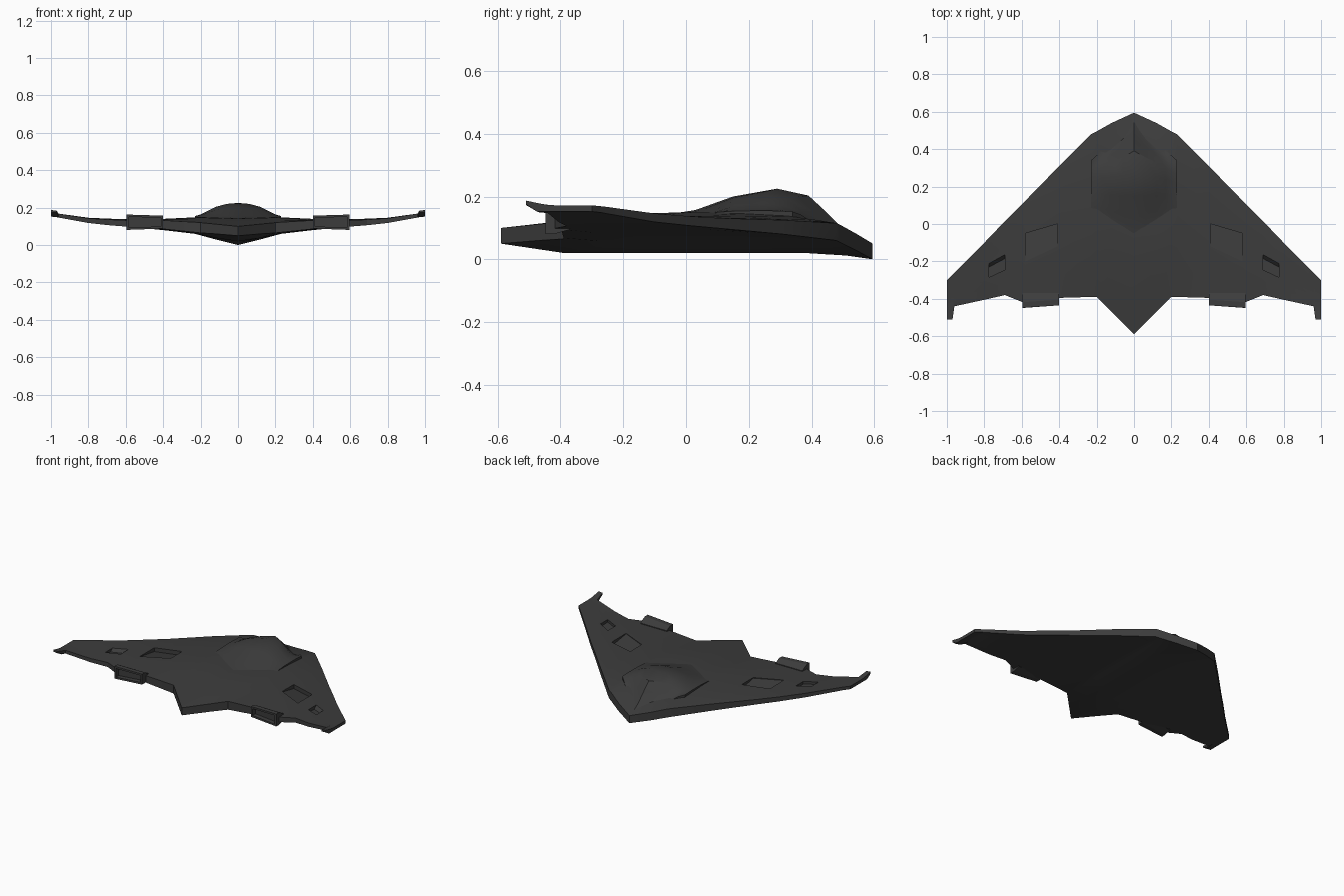
import bpy, bmesh, math

if "Cube" in bpy.data.objects:
    bpy.data.objects.remove(bpy.data.objects["Cube"])

mat = bpy.data.materials.new("dark_grey")
mat.diffuse_color = (0.045, 0.045, 0.045, 1)
mat.use_nodes = True
mat.node_tree.nodes["Principled BSDF"].inputs["Base Color"].default_value = mat.diffuse_color


def make(name, verts, faces, smooth=True):
    me = bpy.data.meshes.new(name)
    me.from_pydata(verts, [], faces)
    bm = bmesh.new()
    bm.from_mesh(me)
    bmesh.ops.recalc_face_normals(bm, faces=bm.faces)
    bm.to_mesh(me)
    bm.free()
    me.materials.append(mat)
    ob = bpy.data.objects.new(name, me)
    bpy.context.collection.objects.link(ob)
    if smooth:
        shade(ob)
    return ob


def select(ob):
    bpy.ops.object.select_all(action='DESELECT')
    ob.select_set(True)
    bpy.context.view_layer.objects.active = ob


def shade(ob):
    select(ob)
    bpy.ops.object.shade_smooth_by_angle(angle=math.radians(25))


def slab(name, tops, bots, smooth=True):
    """Closed solid from matching top and bottom grids of points."""
    r, c = len(tops), len(tops[0])
    n = r * c
    verts = [p for row in tops for p in row] + [p for row in bots for p in row]
    faces = []
    for i in range(r - 1):
        for j in range(c - 1):
            q = (i * c + j, i * c + j + 1, (i + 1) * c + j + 1, (i + 1) * c + j)
            faces += [q, tuple(v + n for v in q)]
    rim = ([j for j in range(c)] + [i * c + c - 1 for i in range(1, r)]
           + [(r - 1) * c + j for j in range(c - 2, -1, -1)]
           + [i * c for i in range(r - 2, 0, -1)])
    for a, b in zip(rim, rim[1:] + rim[:1]):
        faces.append((a, b, b + n, a + n))
    return make(name, verts, faces, smooth)


# Wing stations: x, lead y, lead low z, lead top z, trail y, trail low z, trail top z, mid low z, mid top z
stations = [
    (0.00, 0.595, 0.000, 0.050, -0.59, 0.050, 0.100, 0.020, 0.145),
    (0.12, 0.54, 0.030, 0.083, -0.47, 0.060, 0.112, 0.038, 0.148),
    (0.20, 0.495, 0.052, 0.108, -0.39, 0.065, 0.120, 0.055, 0.150),
    (0.23, 0.48, 0.060, 0.115, -0.39, 0.068, 0.122, 0.062, 0.148),
    (0.40, 0.31, 0.080, 0.125, -0.395, 0.086, 0.132, 0.083, 0.140),
    (0.59, 0.115, 0.098, 0.131, -0.42, 0.098, 0.132, 0.098, 0.138),
    (0.69, 0.015, 0.107, 0.137, -0.38, 0.106, 0.136, 0.107, 0.141),
    (0.80, -0.10, 0.119, 0.146, -0.405, 0.118, 0.143, 0.119, 0.146),
    (0.96, -0.26, 0.147, 0.168, -0.44, 0.147, 0.168, 0.147, 0.168),
    (0.97, -0.27, 0.149, 0.169, -0.51, 0.173, 0.184, 0.150, 0.169),
    (1.00, -0.30, 0.152, 0.172, -0.51, 0.175, 0.187, 0.152, 0.172),
]
# chord fraction, weight of mid height on top, weight of mid height below
chord = [(0, 0, 0), (.07, .3, .6), (.18, .7, 1), (.35, .93, 1), (.55, 1, 1),
         (.68, .9, 1), (.83, .5, 1), (1, 0, 0)]


def wing_grid(s, top):
    x, yl, zlb, zlt, yt, ztb, ztt, mb, mt = s
    row = []
    for t, wt, wb in chord:
        lead, trail, mid, w = (zlt, ztt, mt, wt) if top else (zlb, ztb, mb, wb)
        row.append((x, yl + (yt - yl) * t, mid * w + (lead if t < .55 else trail) * (1 - w)))
    return row


full = [(-s[0],) + s[1:] for s in stations[:0:-1]] + stations
wing = slab("wing_body", [wing_grid(s, True) for s in full],
            [wing_grid(s, False) for s in full], False)

# Recessed vents cut into the wing top
for side in (-1, 1):
    for outline, floor, roof_shift in (
            ([(.41, 0), (.58, -.05), (.58, -.20), (.41, -.12)], (.112, .112, .135, .135), 0),
            ([(.69, -.16), (.775, -.205), (.775, -.285), (.69, -.245)], (.120, .126, .128, .124), .025)):
        low = [(side * x, y - (roof_shift if i < 2 else 0), z)
               for i, ((x, y), z) in enumerate(zip(outline, floor))]
        high = [(side * x, y + (roof_shift if i < 2 else 0), floor[i] + .05)
                for i, (x, y) in enumerate(outline)]
        faces = [(0, 1, 2, 3), (4, 5, 6, 7)] + [(i, (i + 1) % 4, (i + 1) % 4 + 4, i + 4) for i in range(4)]
        cutter = make("vent_cutter", low + high, faces, False)
        mod = wing.modifiers.new("vent", 'BOOLEAN')
        mod.operation, mod.solver, mod.object = 'DIFFERENCE', 'EXACT', cutter
        select(wing)
        bpy.ops.object.modifier_apply(modifier="vent")
        bpy.data.objects.remove(cutter)
shade(wing)

# Raised centre hump with stepped side lips
spine = [(.545, .068), (.50, .098), (.45, .148), (.39, .203), (.29, .225), (.15, .20), (.03, .157), (-.08, .140)]
edge_z = [.152, .153, .154, .155, .155, .154, .150, .140]
cross = [(0, 1), (.06, .93), (.12, .70), (.17, .34), (.20, .12), (.23, 0)]
cross = [(-x, f) for x, f in cross[:0:-1]] + cross
tops, bots = [], []
for (yc, zc), ze in zip(spine, edge_z):
    t = (.545 - yc) / .625
    row = []
    for x, f in cross:
        k = abs(x) / .23
        y0, y1 = .545 - .205 * k, -.08 + .13 * k
        row.append((x, y0 + (y1 - y0) * t, ze + (zc - ze) * f))
    tops.append(row)
    bots.append([(x, y, min(z - .02, .07 + .04 * abs(x) / .23)) for x, y, z in row])
slab("centre_hump", tops, bots)

# Hollow exhaust boxes on the trailing edge
for side, label in ((-1, "left"), (1, "right")):
    xs, t = (.40, .595), .012
    back, front = (-.435, -.448), -.37

    def ring(inset, depth):
        pts = []
        for i, zi in ((0, 0), (1, 0), (1, 1), (0, 1)):
            lo, hi = ((.088, .157), (.081, .163))[i]
            pts.append((side * (xs[i] + (inset if i == 0 else -inset)),
                        back[i] + depth if depth < .05 else front,
                        (lo + inset) if zi == 0 else (hi - inset)))
        return pts

    outer_front = [(x, y, max(.095, min(.138, z))) for x, y, z in ring(0, .1)]
    shoulder = ring(0, .03)
    verts = outer_front + shoulder + ring(0, 0) + ring(t, 0) + ring(t, .03)
    faces = [(0, 1, 2, 3), (16, 17, 18, 19)]
    for k in range(0, 16, 4):
        faces += [(k + i, k + (i + 1) % 4, k + 4 + (i + 1) % 4, k + 4 + i) for i in range(4)]
    make("exhaust_box_" + label, verts, faces, False)
